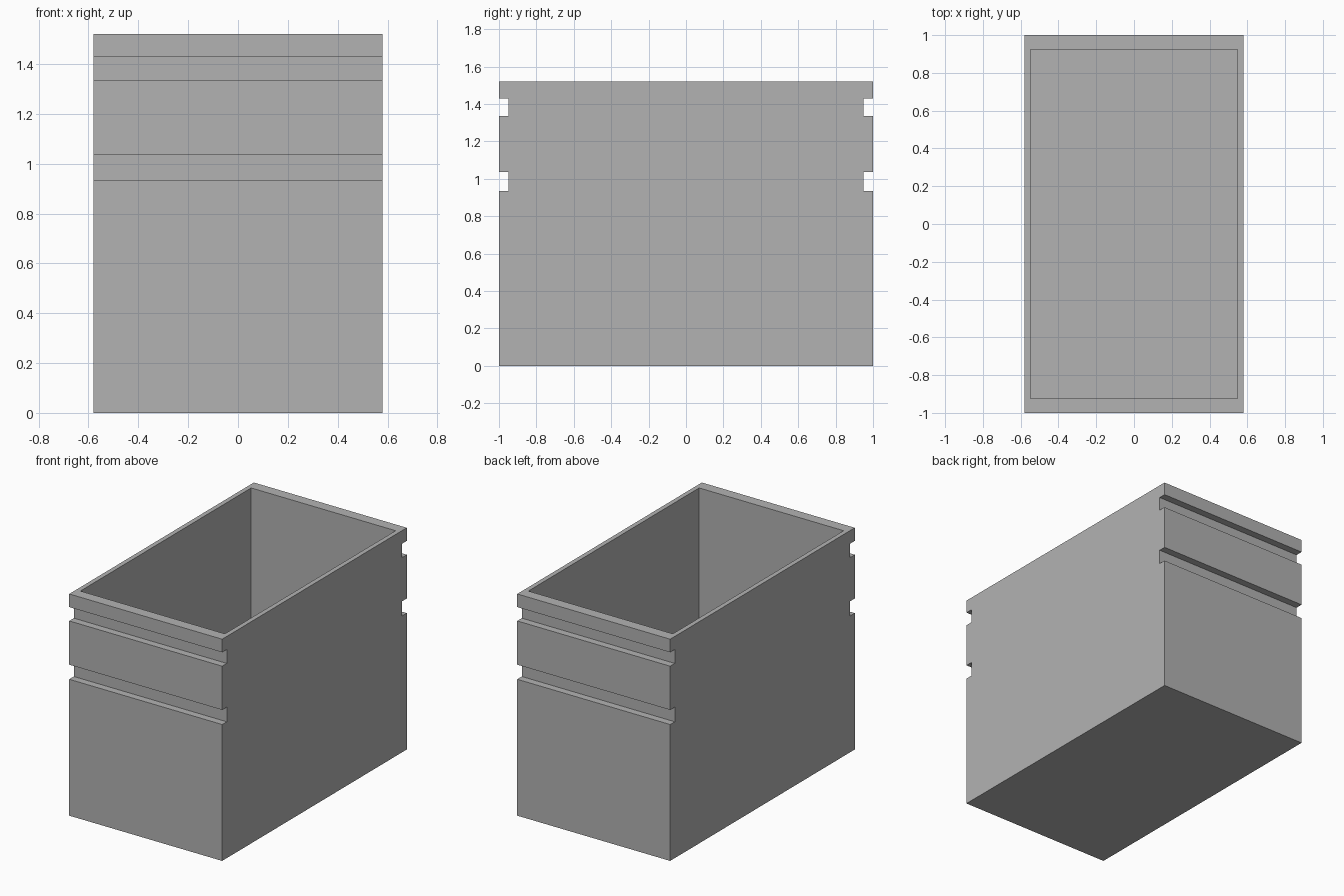
import bpy
import bmesh
from math import copysign

HALF_X, HALF_Y, HEIGHT = 0.58, 1.0, 1.52
CAVITY_X, CAVITY_Y, FLOOR = 0.548, 0.925, 0.035
GROOVE_DEPTH = 0.05
GROOVES = [(0.935, 1.035), (1.335, 1.43)]

cube = bpy.data.objects.get("Cube")
if cube:
    bpy.data.objects.remove(cube, do_unlink=True)

# Plain grey material
grey = bpy.data.materials.new("plain grey")
grey.use_nodes = True
colour = (0.448, 0.448, 0.448, 1.0)
grey.diffuse_color = colour
grey.node_tree.nodes["Principled BSDF"].inputs["Base Color"].default_value = colour

# Side profile: one end edge with its grooves, mirrored to the other end
end_edge = [(HALF_Y, 0.0)]
for low, high in GROOVES:
    inner = HALF_Y - GROOVE_DEPTH
    end_edge += [(HALF_Y, low), (inner, low), (inner, high), (HALF_Y, high)]
end_edge.append((HALF_Y, HEIGHT))
profile = end_edge + [(-y, z) for y, z in reversed(end_edge)]

# Extrude the profile across the width
bm = bmesh.new()
side = bm.faces.new([bm.verts.new((-HALF_X, y, z)) for y, z in profile])
swept = bmesh.ops.extrude_face_region(bm, geom=[side], use_keep_orig=True)
moved = [g for g in swept["geom"] if isinstance(g, bmesh.types.BMVert)]
bmesh.ops.translate(bm, verts=moved, vec=(2 * HALF_X, 0, 0))
bmesh.ops.recalc_face_normals(bm, faces=bm.faces[:])

# Inset the top into a rim, then sink the cavity down to the floor
top = next(f for f in bm.faces if all(v.co.z > HEIGHT - 0.001 for v in f.verts))
bmesh.ops.inset_individual(bm, faces=[top], thickness=0.02)
for v in top.verts:
    v.co.x = copysign(CAVITY_X, v.co.x)
    v.co.y = copysign(CAVITY_Y, v.co.y)
sunk = bmesh.ops.extrude_discrete_faces(bm, faces=[top])["faces"][0]
bmesh.ops.translate(bm, verts=sunk.verts[:], vec=(0, 0, FLOOR - HEIGHT))
bmesh.ops.recalc_face_normals(bm, faces=bm.faces[:])

mesh = bpy.data.meshes.new("grooved_bin")
bm.to_mesh(mesh)
bm.free()
mesh.materials.append(grey)
grooved_bin = bpy.data.objects.new("grooved_bin", mesh)
bpy.context.collection.objects.link(grooved_bin)
